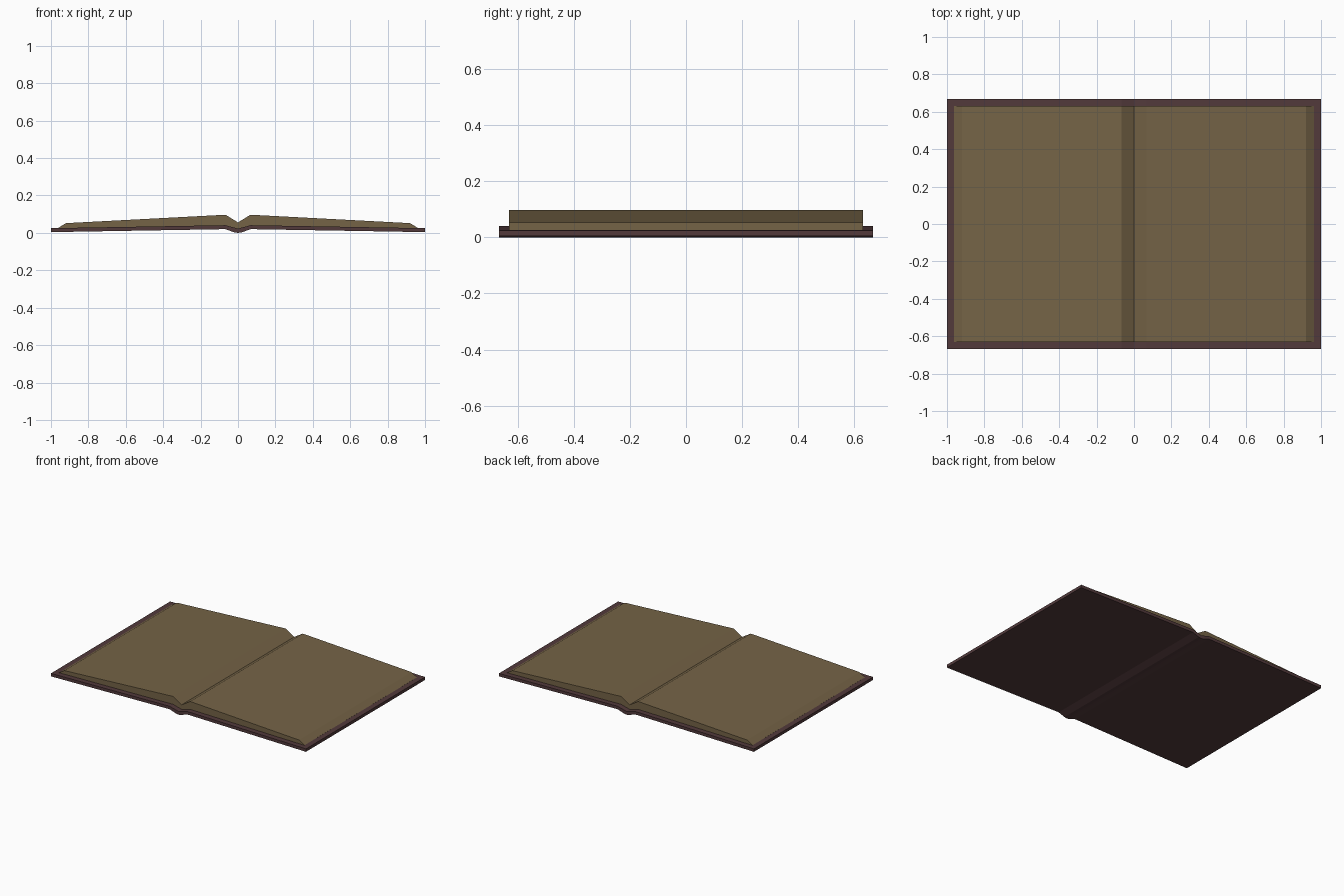
import bpy, bmesh

if "Cube" in bpy.data.objects:
    bpy.data.objects.remove(bpy.data.objects["Cube"])


def material(name, rgb):
    m = bpy.data.materials.new(name)
    m.diffuse_color = (*rgb, 1)
    m.use_nodes = True
    m.node_tree.nodes["Principled BSDF"].inputs["Base Color"].default_value = m.diffuse_color
    return m


def extruded(name, top, bottom, half_depth, mat):
    """Mirror the right-hand top and bottom lines (centre to edge), extrude along y."""
    def full(line):
        return [(-x, z) for x, z in reversed(line[1:])] + list(line)
    up, low = full(top), full(bottom)
    bm = bmesh.new()
    loop = [bm.verts.new((x, -half_depth, z)) for x, z in low + up[::-1]]
    face = bm.faces.new(loop)
    res = bmesh.ops.extrude_face_region(bm, geom=[face])
    moved = [v for v in res["geom"] if isinstance(v, bmesh.types.BMVert)]
    bmesh.ops.translate(bm, verts=moved, vec=(0, 2 * half_depth, 0))
    bmesh.ops.triangulate(bm, faces=[f for f in bm.faces if len(f.verts) > 4])
    bmesh.ops.recalc_face_normals(bm, faces=bm.faces)
    mesh = bpy.data.meshes.new(name)
    bm.to_mesh(mesh)
    bm.free()
    mesh.materials.append(mat)
    obj = bpy.data.objects.new(name, mesh)
    bpy.context.collection.objects.link(obj)
    return obj


leather = material("dark maroon leather", (0.085, 0.042, 0.044))
paper = material("aged brown paper", (0.178, 0.126, 0.062))

# Open cover with a folded spine
cover_top = [(0, 0.023), (0.068, 0.041), (1.0, 0.025)]
cover_bottom = [(0, 0.0), (0.02, 0.003), (0.068, 0.02), (1.0, 0.004)]
extruded("cover", cover_top, cover_bottom, 0.667, leather)

# Page block rising to the gutter, with bevelled outer edges
page_top = [(0, 0.056), (0.067, 0.097), (0.92, 0.052), (0.962, 0.026)]
page_bottom = [(0, 0.022), (0.068, 0.040), (0.962, 0.0245)]
extruded("pages", page_top, page_bottom, 0.63, paper)
